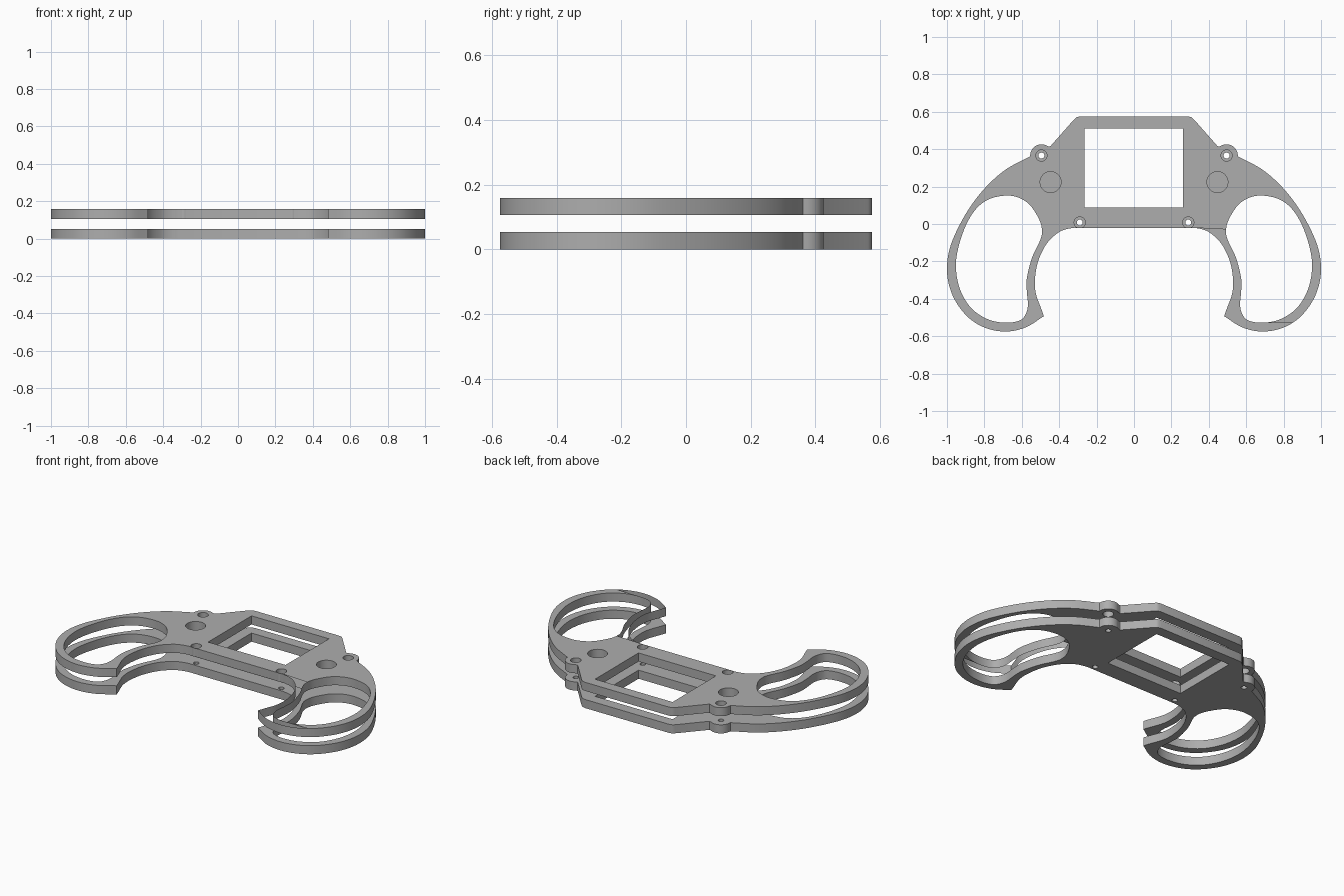
import bpy, bmesh, math
from mathutils import Vector

if "Cube" in bpy.data.objects:
    bpy.data.objects.remove(bpy.data.objects["Cube"])

grey = bpy.data.materials.new("mid_grey")
grey.diffuse_color = (0.42, 0.42, 0.42, 1)
grey.use_nodes = True
grey.node_tree.nodes["Principled BSDF"].inputs["Base Color"].default_value = grey.diffuse_color


def smooth(pts, closed=False, n=5):
    """Catmull-Rom curve through 2D points."""
    p = [Vector(q) for q in pts]
    p = [p[-1]] + p + p[:2] if closed else [2 * p[0] - p[1]] + p + [2 * p[-1] - p[-2]]
    out = []
    for a, b, c, d in zip(p, p[1:], p[2:], p[3:]):
        for i in range(n):
            t = i / n
            out.append(0.5 * (2 * b + (c - a) * t + (2 * a - 5 * b + 4 * c - d) * t * t
                              + (3 * b - a - 3 * c + d) * t ** 3))
    return out if closed else out + [p[-2]]


def arc(cx, cy, r, a0, a1, n):
    return [Vector((cx + r * math.cos(math.radians(a0 + (a1 - a0) * i / n)),
                    cy + r * math.sin(math.radians(a0 + (a1 - a0) * i / n)))) for i in range(n + 1)]


def circle(cx, cy, r):
    return arc(cx, cy, r, 0, 360, 32)[:-1]


def mirror(pts):
    return [Vector((-p[0], p[1])) for p in reversed(pts)]


# Right half of the outline, from the top edge round to the bottom edge
shoulder = smooth([(0.285, 0.576), (0.308, 0.57), (0.326, 0.553)])
boss = [Vector((0.445, 0.418)), Vector((0.451, 0.414)), Vector((0.457, 0.415))] \
    + arc(0.495, 0.366, 0.06, 122, 10, 14) + [Vector((0.556, 0.362))]
outer = smooth([(0.562, 0.358), (0.68, 0.295), (0.78, 0.21), (0.87, 0.10), (0.94, -0.02),
                (0.985, -0.13), (1.0, -0.235), (0.988, -0.33), (0.95, -0.42), (0.88, -0.505),
                (0.79, -0.557), (0.685, -0.575), (0.58, -0.553), (0.482, -0.493)])
inner = smooth([(0.482, -0.493), (0.497, -0.45), (0.524, -0.375), (0.53, -0.30), (0.513, -0.2),
                (0.47, -0.11), (0.415, -0.053), (0.37, -0.03), (0.32, -0.02)])
half = shoulder + boss + outer + inner[1:]
outline = half + mirror(half)

# Grip opening
grip = smooth([(0.685, 0.152), (0.775, 0.133), (0.845, 0.08), (0.90, -0.01), (0.94, -0.13),
               (0.952, -0.235), (0.93, -0.35), (0.87, -0.45), (0.78, -0.51), (0.685, -0.528),
               (0.61, -0.515), (0.578, -0.48), (0.567, -0.43), (0.573, -0.36), (0.573, -0.29),
               (0.545, -0.18), (0.503, -0.09), (0.492, -0.04), (0.505, 0.02), (0.555, 0.10),
               (0.615, 0.14)], closed=True)
window = [(-0.265, 0.087), (0.263, 0.087), (0.263, 0.51), (-0.265, 0.51)]


def plate(name, z0, z1, screw_r, stick_r=None):
    right = [grip, circle(0.495, 0.366, screw_r), circle(0.29, 0.008, screw_r)]
    if stick_r:
        right.append(circle(0.446, 0.224, stick_r))
    loops = [outline, window] + right + [mirror(l) for l in right]
    # Filled flat profile, extruded to thickness
    cu = bpy.data.curves.new(name, 'CURVE')
    cu.dimensions = '2D'
    cu.fill_mode = 'BOTH'
    cu.extrude = (z1 - z0) / 2
    for l in loops:
        s = cu.splines.new('POLY')
        s.points.add(len(l) - 1)
        for pt, q in zip(s.points, l):
            pt.co = (q[0], q[1], 0, 1)
        s.use_cyclic_u = True
    tmp = bpy.data.objects.new(name + "_profile", cu)
    bpy.context.collection.objects.link(tmp)
    bpy.context.view_layer.update()
    me = bpy.data.meshes.new_from_object(tmp.evaluated_get(bpy.context.evaluated_depsgraph_get()))
    bpy.data.objects.remove(tmp)
    bm = bmesh.new()
    bm.from_mesh(me)
    bmesh.ops.remove_doubles(bm, verts=bm.verts, dist=1e-4)
    bmesh.ops.translate(bm, verts=bm.verts, vec=(0, 0, (z0 + z1) / 2))
    bmesh.ops.recalc_face_normals(bm, faces=bm.faces)
    bm.to_mesh(me)
    bm.free()
    me.materials.clear()
    me.materials.append(grey)
    ob = bpy.data.objects.new(name, me)
    bpy.context.collection.objects.link(ob)
    bpy.ops.object.select_all(action='DESELECT')
    ob.select_set(True)
    bpy.context.view_layer.objects.active = ob
    bpy.ops.object.shade_smooth_by_angle(angle=math.radians(30))


plate("bottom_plate", 0, 0.053, 0.016)
plate("top_plate", 0.106, 0.159, 0.03, 0.056)
